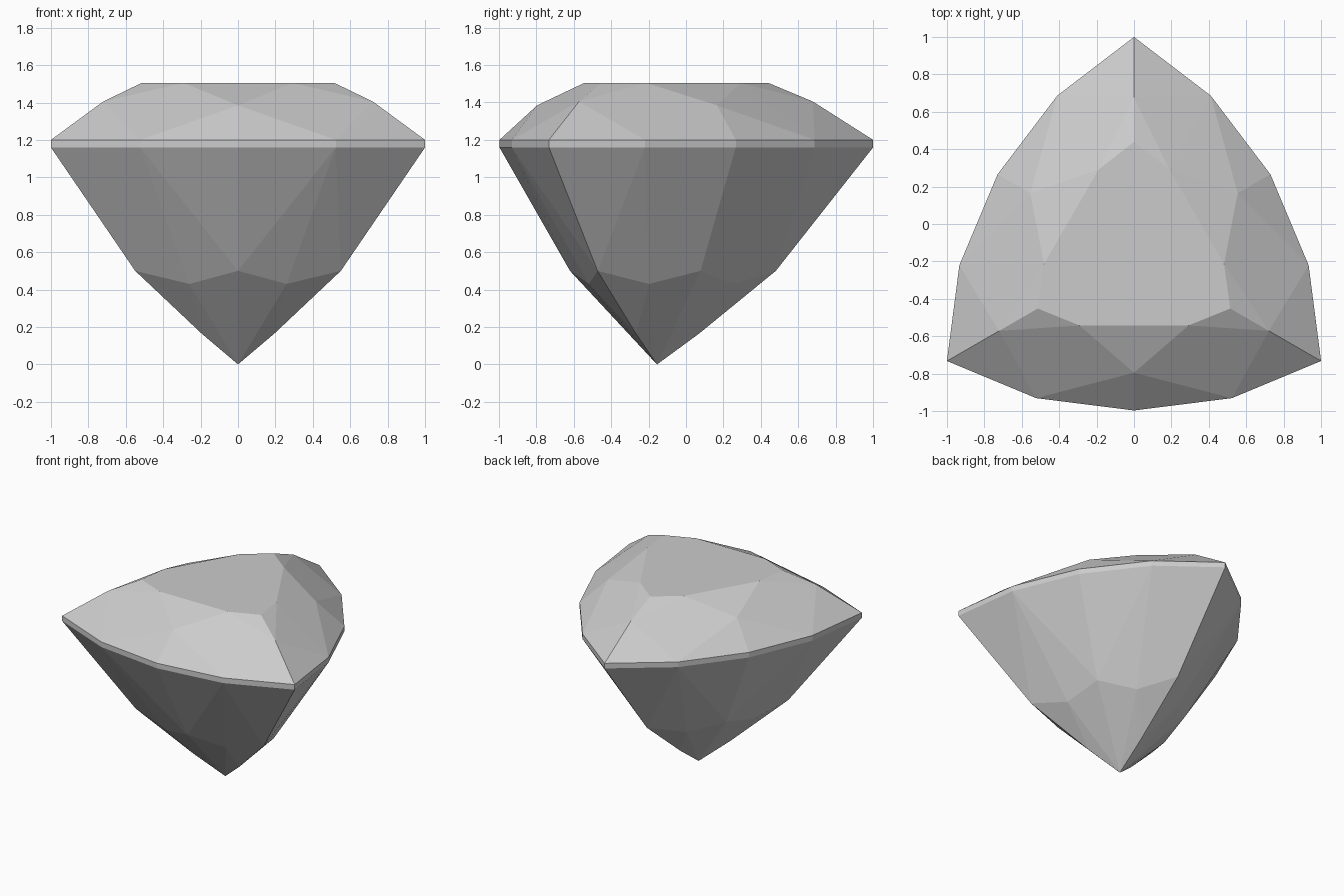
import bpy
import bmesh
import math

cube = bpy.data.objects.get("Cube")
if cube:
    bpy.data.objects.remove(cube, do_unlink=True)

CENTRE_Y = -0.155      # the axis of threefold symmetry


def threefold(bm, radius, z, offset=0.0, mirrored=False):
    """Add points around the axis, measured from the corner directions."""
    for k in range(3):
        for sign in ((1, -1) if mirrored else (1,)):
            a = math.radians(90 + 120 * k + sign * offset)
            bm.verts.new((radius * math.cos(a), CENTRE_Y + radius * math.sin(a), z))


bm = bmesh.new()

# Table: a nine-sided flat top
threefold(bm, 0.594, 1.505)
threefold(bm, 0.485, 1.505, 23, True)

# Crown: shoulders at the corners and along the sides
threefold(bm, 0.833, 1.405)
threefold(bm, 0.64, 1.385, 60)

# Girdle: a thin upright band around the widest outline
for z in (1.2, 1.16):
    threefold(bm, 1.155, z)
    threefold(bm, 0.936, z, 26, True)
    threefold(bm, 0.842, z, 60)

# Pavilion: lower facets narrowing to the point
threefold(bm, 0.635, 0.5)
threefold(bm, 0.465, 0.5, 60)
threefold(bm, 0.448, 0.43, 24.5, True)
threefold(bm, 0.225, 0.165)
bm.verts.new((0, CENTRE_Y, 0))

# Close the facets and merge the flat ones
hull = bmesh.ops.convex_hull(bm, input=bm.verts)
spare = [v for v in hull["geom_interior"] if isinstance(v, bmesh.types.BMVert)]
bmesh.ops.delete(bm, geom=spare, context="VERTS")
bmesh.ops.dissolve_limit(bm, angle_limit=math.radians(0.5),
                         verts=bm.verts, edges=bm.edges)
bmesh.ops.recalc_face_normals(bm, faces=bm.faces)

mesh = bpy.data.meshes.new("cut_gem")
bm.to_mesh(mesh)
bm.free()

# Plain grey stone
grey = bpy.data.materials.new("light grey")
grey.use_nodes = True
colour = (0.6, 0.6, 0.6, 1)
grey.diffuse_color = colour
grey.node_tree.nodes["Principled BSDF"].inputs["Base Color"].default_value = colour
mesh.materials.append(grey)

gem = bpy.data.objects.new("cut_gem", mesh)
bpy.context.collection.objects.link(gem)
